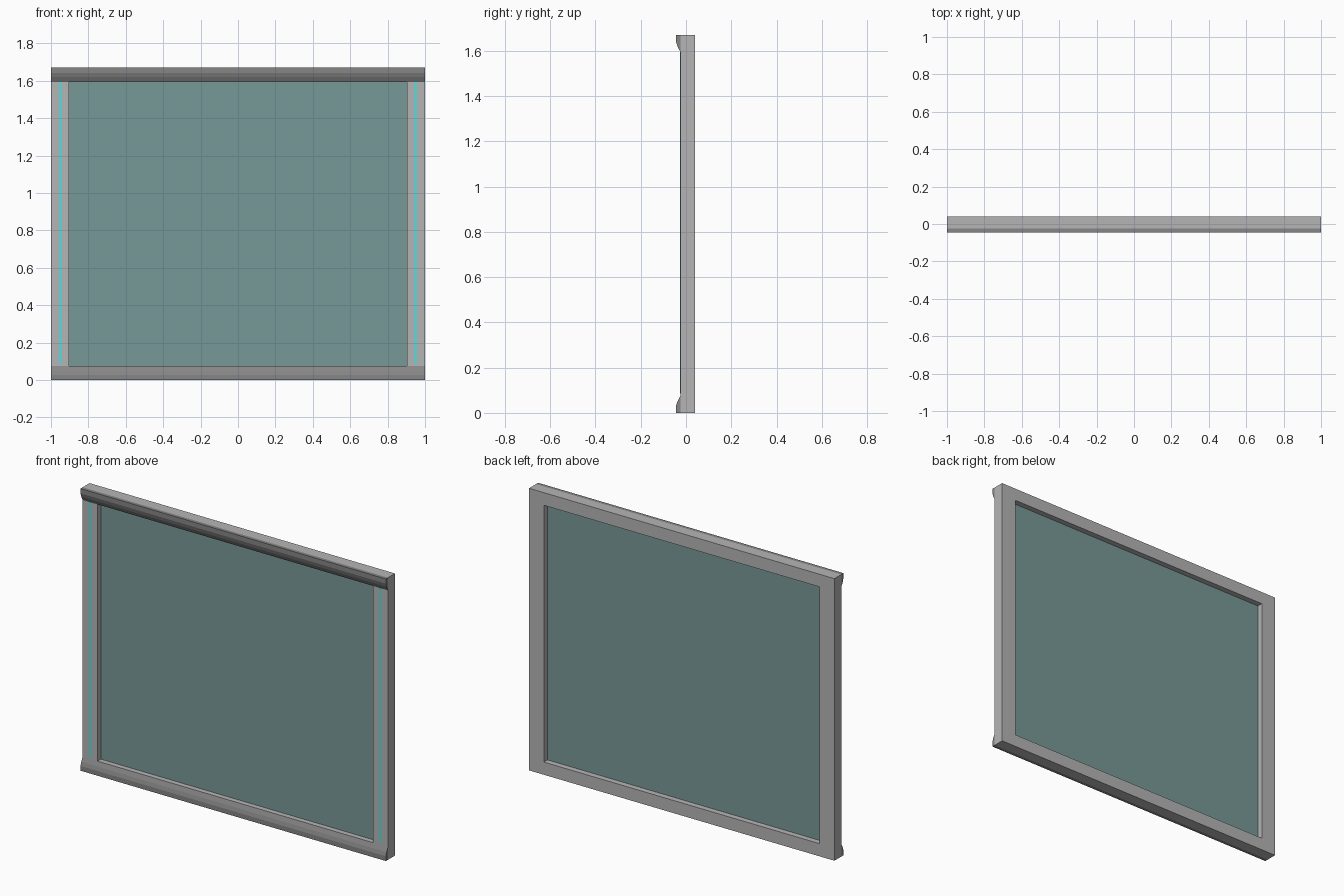
import bpy, bmesh

old = bpy.data.objects.get("Cube")
if old:
    bpy.data.objects.remove(old, do_unlink=True)

W, H = 1.0, 1.67            # half width, height
FRONT, BACK = -0.025, 0.04  # frame depth
SIDE, RAIL = 0.097, 0.075   # border widths


def material(name, rgb):
    m = bpy.data.materials.new(name)
    m.use_nodes = True
    m.diffuse_color = (*rgb, 1)
    bsdf = m.node_tree.nodes["Principled BSDF"]
    bsdf.inputs["Base Color"].default_value = (*rgb, 1)
    bsdf.inputs["Roughness"].default_value = 0.6
    return m


frame_grey = material("frame grey", (0.47, 0.46, 0.46))
trim_grey = material("trim dark grey", (0.24, 0.24, 0.24))
glass_teal = material("glass teal", (0.185, 0.32, 0.31))
strip_cyan = material("strip cyan", (0.12, 0.68, 0.70))


def finish(name, bm, mat):
    bmesh.ops.recalc_face_normals(bm, faces=bm.faces[:])
    me = bpy.data.meshes.new(name)
    bm.to_mesh(me)
    bm.free()
    me.materials.append(mat)
    ob = bpy.data.objects.new(name, me)
    bpy.context.collection.objects.link(ob)
    return ob


def extruded(name, points, move, mat):
    """Extrude a closed profile along a vector."""
    bm = bmesh.new()
    face = bm.faces.new([bm.verts.new(p) for p in points])
    new = bmesh.ops.extrude_face_region(bm, geom=[face], use_keep_orig=True)["geom"]
    bmesh.ops.translate(bm, vec=move, verts=[v for v in new if isinstance(v, bmesh.types.BMVert)])
    return finish(name, bm, mat)


def rect(x, z0, z1, y, cx=0):
    return [(cx - x, y, z0), (cx + x, y, z0), (cx + x, y, z1), (cx - x, y, z1)]


# Frame: one ring with a rectangular opening, swept around its four corners
bm = bmesh.new()
loops = [rect(W, 0, H, FRONT), rect(W, 0, H, BACK),
         rect(W - SIDE, RAIL, H - RAIL, BACK), rect(W - SIDE, RAIL, H - RAIL, FRONT)]
rings = [[bm.verts.new(p) for p in loop] for loop in loops]
for i in range(4):
    a, b = rings[i], rings[(i + 1) % 4]
    for j in range(4):
        k = (j + 1) % 4
        bm.faces.new((a[j], a[k], b[k], b[j]))
finish("window_frame", bm, frame_grey)

# Glass pane in the middle of the frame depth
extruded("glass_pane", rect(W - SIDE, RAIL, H - RAIL, 0.006), (0, 0, 0.004), glass_teal)

# Bevelled trims along the bottom and top rails
profile = [(FRONT, 0), (-0.045, 0), (-0.045, 0.028), (-0.038, 0.05), (FRONT, RAIL)]
for name, flip in (("bottom_trim", False), ("top_trim", True)):
    points = [(-W, y, H - z if flip else z) for y, z in profile]
    extruded(name, points, (2 * W, 0, 0), trim_grey)

# Thin glowing strips on the front of both side posts
for name, side in (("left_light_strip", 1), ("right_light_strip", -1)):
    extruded(name, rect(0.008, RAIL + 0.01, H - RAIL, FRONT - 0.001, side * 0.95),
             (0, 0.002, 0), strip_cyan)
